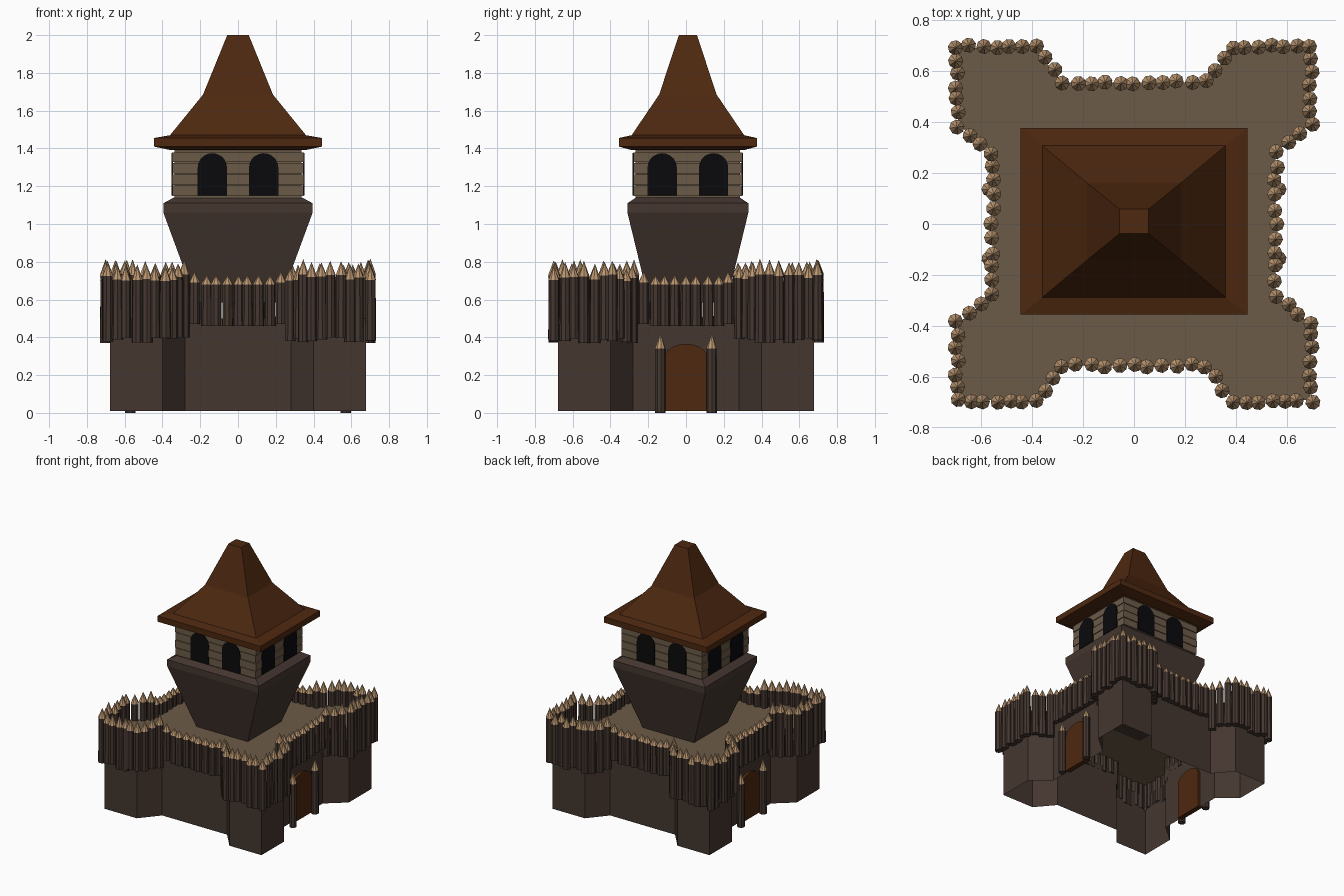
import bpy, bmesh, math, random
from mathutils import Vector, Matrix

if "Cube" in bpy.data.objects:
    bpy.data.objects.remove(bpy.data.objects["Cube"])
random.seed(4)


def material(name, rgb):
    m = bpy.data.materials.new(name)
    m.diffuse_color = (*rgb, 1)
    m.use_nodes = True
    m.node_tree.nodes["Principled BSDF"].inputs["Base Color"].default_value = m.diffuse_color
    return m


DARK = material("dark timber", (0.058, 0.037, 0.029))
TAN = material("weathered planks", (0.15, 0.105, 0.064))
RED = material("red brown roof", (0.075, 0.021, 0.005))
TIP = material("cut wood", (0.50, 0.31, 0.165))
BLACK = material("window black", (0.003, 0.003, 0.004))
CY = 0.01  # tower centre in y


def finish(name, bm, *mats):
    me = bpy.data.meshes.new(name)
    bm.to_mesh(me)
    bm.free()
    for m in mats:
        me.materials.append(m)
    ob = bpy.data.objects.new(name, me)
    bpy.context.collection.objects.link(ob)
    return ob


def loft(name, sections, mat):
    """Rectangular sections (z, half x, half y) joined and capped."""
    bm = bmesh.new()
    rings = [[bm.verts.new((sx * hx, CY + sy * hy, z))
              for sx, sy in ((-1, -1), (1, -1), (1, 1), (-1, 1))]
             for z, hx, hy in sections]
    for a, b in zip(rings, rings[1:]):
        for i in range(4):
            j = (i + 1) % 4
            bm.faces.new((a[i], a[j], b[j], b[i]))
    bm.faces.new(rings[0][::-1])
    bm.faces.new(rings[-1])
    return finish(name, bm, mat)


def four_fold(points):
    """Repeat outline points through four quarter turns."""
    out = []
    for q in range(4):
        r = Matrix.Rotation(q * math.pi / 2, 2)
        out += [r @ Vector(p) for p in points]
    return out


def star(mid, out, bend):
    return four_fold([(0.28, -mid), (bend, -out), (out, -out), (out, -bend), (mid, -0.28)])


def arch(name, width, z0, z1, depth, place, mat):
    """Round-topped plate in the xz plane, facing -y, moved by place."""
    bm = bmesh.new()
    r = width / 2
    rise = min(r, 0.075)
    pts = [(-r, z0), (r, z0)] + [(r * math.cos(a), z1 - rise + rise * math.sin(a))
                                 for a in (math.pi * k / 10 for k in range(11))]
    f = bm.faces.new([bm.verts.new((x, 0, z)) for x, z in pts])
    ext = bmesh.ops.extrude_face_region(bm, geom=[f])
    bmesh.ops.translate(bm, vec=(0, depth, 0),
                        verts=[v for v in ext["geom"] if isinstance(v, bmesh.types.BMVert)])
    bmesh.ops.recalc_face_normals(bm, faces=bm.faces)
    bm.transform(place)
    return finish(name, bm, mat)


def add_stake(bm, x, y, z0, z1, z2, r):
    """Eight-sided post with a pointed tip (material 1)."""
    turn = random.uniform(0, 0.8)
    ring = lambda z, s: [bm.verts.new((x + r * s * math.cos(turn + k * math.pi / 4),
                                       y + r * s * math.sin(turn + k * math.pi / 4), z))
                         for k in range(8)]
    a, b, c = ring(z0, 1), ring(z1, 0.95), ring(z1, 1.03)
    apex = bm.verts.new((x, y, z2))
    bm.faces.new(a[::-1])
    bm.faces.new(c[::-1]).material_index = 1
    for i in range(8):
        j = (i + 1) % 8
        bm.faces.new((a[i], a[j], b[j], b[i]))
        bm.faces.new((c[i], c[j], apex)).material_index = 1


# Base wall, open underneath
bm = bmesh.new()
outline = star(0.535, 0.677, 0.40)
low = [bm.verts.new((p.x, p.y, 0.01)) for p in outline]
high = [bm.verts.new((p.x, p.y, 0.5)) for p in outline]
for i in range(len(low)):
    j = (i + 1) % len(low)
    bm.faces.new((low[i], low[j], high[j], high[i]))
finish("base_wall", bm, DARK)

# Deck
bm = bmesh.new()
bm.faces.new([bm.verts.new((p.x, p.y, 0.59)) for p in star(0.555, 0.69, 0.39)])
finish("deck", bm, TAN)

# Palisade: stakes evenly spaced along the star outline
bm = bmesh.new()
path = star(0.556, 0.695, 0.385)
for i, p in enumerate(path):
    q = path[(i + 1) % len(path)]
    n = max(1, round((q - p).length / 0.054))
    for k in range(n):
        s = p.lerp(q, k / n)
        x, y = (s.x + random.uniform(-.007, .007), s.y + random.uniform(-.007, .007))
        side = min(abs(x), abs(y))
        if side < 0.21:
            z0, z1, z2 = 0.46, 0.68, 0.73
        elif side < 0.27:
            z0, z1, z2 = 0.47, 0.69, 0.75
        else:
            z0 = 0.38 + random.uniform(-.01, .02)
            z1 = 0.715 + random.uniform(-.02, .02)
            z2 = z1 + random.uniform(.065, .085)
        add_stake(bm, x, y, z0, z1, z2, 0.029)
finish("palisade", bm, DARK, TIP)

# Doors and door posts on the left and right
bm = bmesh.new()
for sx in (-1, 1):
    arch("door", 0.23, 0.01, 0.365, 0.04,
         Matrix.Rotation(sx * math.pi / 2, 4, 'Z') @ Matrix.Translation((0, -0.555, 0)), RED)
    for sy in (-1, 1):
        add_stake(bm, sx * 0.57, sy * 0.136, 0, 0.34, 0.425, 0.028)
finish("door_posts", bm, DARK, TIP)

# Flared tower
loft("tower", [(0.585, 0.22, 0.205), (1.06, 0.395, 0.32), (1.11, 0.395, 0.32),
               (1.14, 0.34, 0.275)], DARK)

# Lookout room: core with slightly uneven plank courses
loft("lookout_core", [(1.13, 0.337, 0.277), (1.42, 0.337, 0.277)], TAN)
edges = [1.145, 1.205, 1.265, 1.325, 1.38]
for k, (a, b) in enumerate(zip(edges, edges[1:])):
    o = 0.002 * (k % 2)
    loft("plank_course", [(a + .002, 0.347 + o, 0.287 + o), (b - .002, 0.347 + o, 0.287 + o)], TAN)

# Arched windows, two on every side
for q in range(4):
    d = 0.353 if q % 2 else 0.293
    for s in (-1, 1):
        arch("window", 0.155, 1.15, 1.375, 0.009,
             Matrix.Translation((0, CY, 0)) @ Matrix.Rotation(q * math.pi / 2, 4, 'Z')
             @ Matrix.Translation((s * 0.136, -d, 0)), BLACK)

# Eaves and two-pitch roof
loft("roof", [(1.392, 0.36, 0.30), (1.41, 0.445, 0.366), (1.455, 0.445, 0.366),
              (1.47, 0.36, 0.298), (1.685, 0.185, 0.152), (2.0, 0.057, 0.048)], RED)
